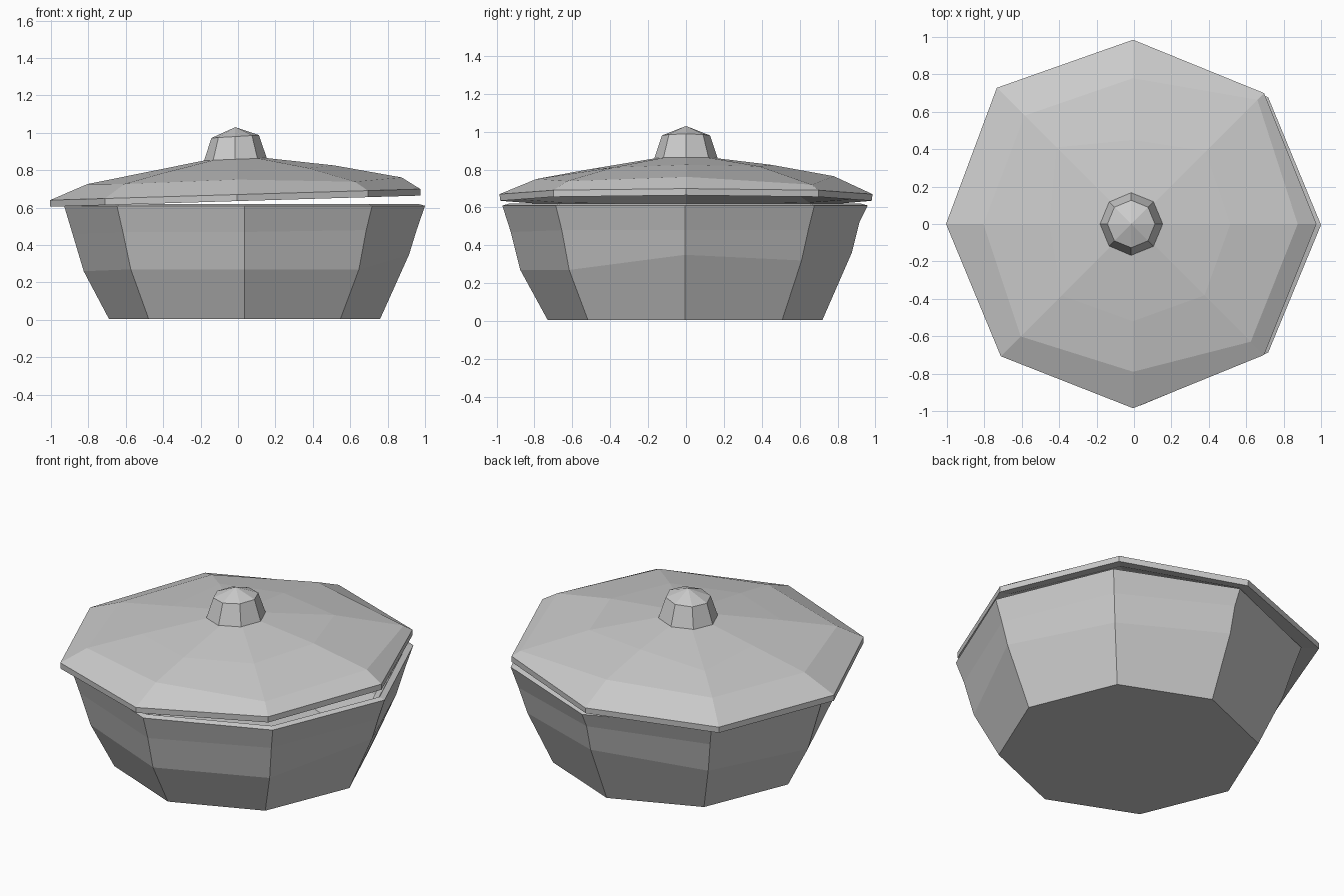
import bpy, bmesh
from math import cos, sin, pi

if "Cube" in bpy.data.objects:
    bpy.data.objects.remove(bpy.data.objects["Cube"])

SIDES = 8


def as_list(v):
    return list(v) if isinstance(v, (list, tuple)) else [v] * SIDES


def lathe(name, rings, centre=(0, 0), tilt=0.0, apex_first=None, apex_last=None):
    """Eight-sided lathe; each ring is (radius, z), either may vary per corner.
    The ends close with a point if an apex height is given, else a flat cap."""
    bm = bmesh.new()
    cx, cy = centre

    def vert(x, y, z):
        return bm.verts.new((cx + x, cy + y, z + tilt * x))

    loops = []
    for radius, height in rings:
        loops.append([vert(r * cos(2 * pi * i / SIDES), r * sin(2 * pi * i / SIDES), z)
                      for i, (r, z) in enumerate(zip(as_list(radius), as_list(height)))])
    for a, b in zip(loops, loops[1:]):
        for i in range(SIDES):
            j = (i + 1) % SIDES
            bm.faces.new((a[i], a[j], b[j], b[i]))
    for loop, apex in ((loops[0], apex_first), (loops[-1], apex_last)):
        if apex is None:
            bm.faces.new(loop)
        else:
            tip = vert(0, 0, apex)
            for i in range(SIDES):
                bm.faces.new((loop[i], loop[(i + 1) % SIDES], tip))
    bmesh.ops.recalc_face_normals(bm, faces=bm.faces)
    mesh = bpy.data.meshes.new(name)
    bm.to_mesh(mesh)
    bm.free()
    obj = bpy.data.objects.new(name, mesh)
    bpy.context.collection.objects.link(obj)
    return obj


# Hollow pot: outer wall, stepped rim, inner wall and floor
lathe("pot", [
    (0.725, 0.005),
    ([0.88, 0.87, 0.88, 0.86, 0.86, 0.86, 0.87, 0.865],
     [0.35, 0.32, 0.36, 0.29, 0.26, 0.27, 0.27, 0.27]),
    (0.92, [0.48, 0.48, 0.52, 0.48, 0.46, 0.47, 0.47, 0.48]),
    (0.965, 0.61),
    (0.93, 0.62),
    (0.915, 0.595),
    (0.88, 0.59),
    (0.80, 0.28),
    (0.66, 0.06),
], centre=(0.035, -0.005))

# Slightly tilted, uneven lid with a thin edge and a hollow underside
lathe("lid", [
    (0.50, 0.76),
    (0.80, 0.70),
    (0.92, 0.645),
    ([0.98, 0.99, 0.98, 1.03, 1.0, 1.0, 0.98, 0.99], 0.635),
    ([0.98, 0.99, 0.985, 1.03, 1.0, 1.0, 0.985, 0.99], 0.67),
    ([0.88, 0.94, 0.78, 0.82, 0.80, 0.85, 0.79, 0.89],
     [0.735, 0.70, 0.765, 0.75, 0.75, 0.745, 0.75, 0.72]),
    ([0.52, 0.55, 0.45, 0.58, 0.45, 0.54, 0.52, 0.54],
     [0.81, 0.805, 0.825, 0.80, 0.81, 0.80, 0.80, 0.80]),
    (0.16, 0.86),
], centre=(-0.005, 0), tilt=0.03, apex_first=0.80, apex_last=0.865)

# Faceted knob with a pointed top
lathe("knob", [
    (0.172, 0.845),
    (0.127, 0.98),
], centre=(-0.015, 0), tilt=0.06, apex_last=1.03)
